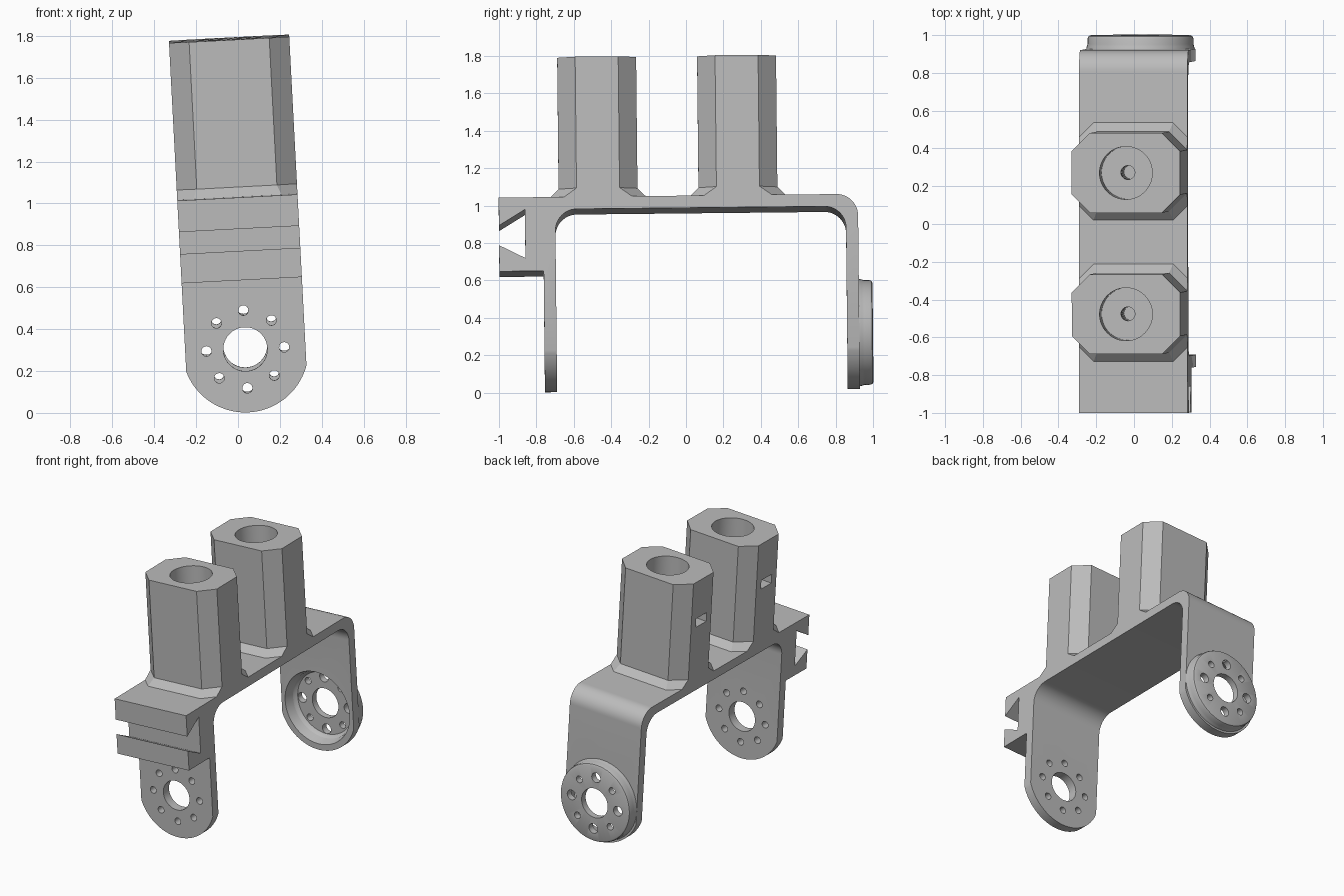
import bpy, bmesh
from math import sin, cos, pi, radians, acos
from mathutils import Matrix, Vector

cube = bpy.data.objects.get("Cube")
if cube:
    bpy.data.objects.remove(cube)

# One grey material
grey = bpy.data.materials.new("mid grey")
grey.use_nodes = True
COLOUR = (0.5, 0.5, 0.5, 1)
grey.diffuse_color = COLOUR
grey.node_tree.nodes["Principled BSDF"].inputs["Base Color"].default_value = COLOUR

# Main measures
HALF_W, THICK = 0.2875, 0.065
TOP = 1.04
HUB_Z, HUB_R = 0.3125, 0.302
FRONT_OUT, BACK_OUT = -0.763, 0.921
BACK_END = 0.994
RING_R = 0.186
TILT = (Matrix.Translation((0.051, 0.009, 0))
        @ Matrix.Rotation(radians(-3), 4, 'Y') @ Matrix.Rotation(radians(0.6), 4, 'X'))


def finish(name, bm):
    bmesh.ops.recalc_face_normals(bm, faces=bm.faces)
    mesh = bpy.data.meshes.new(name)
    bm.to_mesh(mesh)
    bm.free()
    mesh.materials.append(grey)
    obj = bpy.data.objects.new(name, mesh)
    bpy.context.collection.objects.link(obj)
    return obj


def loft(name, rings):
    """Skin a stack of equal-length rings and cap both ends."""
    bm = bmesh.new()
    loops = [[bm.verts.new(p) for p in ring] for ring in rings]
    n = len(loops[0])
    for a, b in zip(loops, loops[1:]):
        for i in range(n):
            bm.faces.new((a[i], a[(i + 1) % n], b[(i + 1) % n], b[i]))
    bm.faces.new(loops[0])
    bm.faces.new(loops[-1])
    return finish(name, bm)


def circle(r, n=48):
    return [(r * cos(2 * pi * i / n), r * sin(2 * pi * i / n)) for i in range(n)]


def rod_y(x, z, r0, r1, y0, y1, n=48):
    return loft("cutter", [[(x + a, y, z + b) for a, b in circle(r, n)]
                           for r, y in ((r0, y0), (r1, y1))])


def rod_z(y, r, z0, z1, n=48):
    return loft("cutter", [[(a, y + b, z) for a, b in circle(r, n)] for z in (z0, z1)])


def arc(cy, cz, r, start, end, n=12):
    return [(cy + r * cos(radians(start + (end - start) * i / n)),
             cz + r * sin(radians(start + (end - start) * i / n))) for i in range(n + 1)]


def combine(obj, cutter, operation='DIFFERENCE'):
    mod = obj.modifiers.new("cut", 'BOOLEAN')
    mod.operation, mod.object, mod.solver = operation, cutter, 'EXACT'
    bpy.context.view_layer.update()
    result = bpy.data.meshes.new_from_object(
        obj.evaluated_get(bpy.context.evaluated_depsgraph_get()))
    obj.modifiers.clear()
    obj.data = result
    bpy.data.objects.remove(cutter)


def ring_holes(obj, radii, y0, y1):
    """Eight holes round the hub, alternating between two radii."""
    for i in range(8):
        a = i * pi / 4
        r = radii[i % 2]
        combine(obj, rod_y(RING_R * cos(a), HUB_Z + RING_R * sin(a), r, r, y0, y1, 24))


# Bracket: side profile with dovetail rail, two legs and rounded corners
R = 0.115
front_in, back_in, under = FRONT_OUT + THICK, BACK_OUT - THICK, TOP - THICK
profile = [(-1, TOP), (-1, 0.89), (-0.86, 0.975), (-0.86, 0.715), (-1, 0.785),
           (-1, 0.645), (FRONT_OUT, 0.645), (FRONT_OUT, -0.1), (front_in, -0.1)]
profile += arc(front_in + R, under - R, R, 180, 90)
profile += arc(back_in - R, under - R, R, 90, 0)
profile += [(back_in, -0.1), (BACK_OUT, -0.1)]
profile += arc(BACK_OUT - R, TOP - R, R, 0, 90)
bracket = loft("bracket", [[(x, y, z) for y, z in profile] for x in (-HALF_W, HALF_W)])

# Trim the leg ends round
lead = 180 / pi * acos(HALF_W / HUB_R)
outline = [(-HALF_W, 2), *arc(0, HUB_Z, HUB_R, 180 + lead, 360 - lead, 40), (HALF_W, 2)]
outline[1] = (-HALF_W, outline[1][1])
outline[-2] = (HALF_W, outline[-2][1])
# widen the straight sides so only the arc trims
outline = [(-0.5, 2), (-0.5, outline[1][1]), *outline[1:-1], (0.5, outline[-2][1]), (0.5, 2)]
combine(bracket, loft("cutter", [[(x, y, z) for x, z in outline] for y in (-1.5, 1.5)]),
        'INTERSECT')

# Holes in the front leg and round opening in the back leg
combine(bracket, rod_y(0, HUB_Z, 0.105, 0.105, -0.85, -0.6))
ring_holes(bracket, (0.024, 0.024), -0.85, -0.6)
combine(bracket, rod_y(0, HUB_Z, 0.265, 0.235, back_in - 0.02, BACK_OUT + 0.02, 64))

# Back hub: turned dish with a centre hole
dish = [(0.245, BACK_OUT), (0.238, 0.936), (0.222, 0.948), (0.105, 0.948),
        (0.105, BACK_END), (0.265, BACK_END), (0.275, 0.989), (0.28, 0.978),
        (0.28, 0.948), (0.284, 0.936), (0.2875, BACK_OUT)]
bm = bmesh.new()
N = 64
turned = [[bm.verts.new((r * cos(2 * pi * i / N), y, HUB_Z + r * sin(2 * pi * i / N)))
           for r, y in dish] for i in range(N)]
for i in range(N):
    a, b = turned[i], turned[(i + 1) % N]
    for j in range(len(dish)):
        k = (j + 1) % len(dish)
        bm.faces.new((a[j], a[k], b[k], b[j]))
hub = finish("back_hub", bm)
ring_holes(hub, (0.035, 0.024), 0.9, 1.1)


# Towers: chamfered blocks with a flared foot, bore, screw hole and nut slot
def octagon(cy, z, hx, hy, cx, cy_cut):
    quarter = [(hx, hy - cy_cut), (hx - cx, hy)]
    pts = quarter + [(-x, y) for x, y in reversed(quarter)]
    pts += [(-x, -y) for x, y in pts]
    return [(x, cy + y, z) for x, y in pts]


TOWER_TOP, HALF_D, CH, FLARE = 1.79, 0.211, 0.096, 0.047


def tower(name, y):
    spread = FLARE * 2 ** 0.5
    obj = loft(name, [
        octagon(y, TOP, HALF_W, HALF_D + FLARE, CH + FLARE - spread, CH + FLARE - spread),
        octagon(y, TOP + FLARE, HALF_W, HALF_D, CH, CH),
        octagon(y, TOWER_TOP, HALF_W, HALF_D, CH, CH)])
    combine(obj, rod_z(y, 0.14, TOWER_TOP - 0.2, TOWER_TOP + 0.1))
    combine(obj, rod_z(y, 0.037, TOWER_TOP - 0.5, TOWER_TOP - 0.1, 24))
    slot = [(-0.4, y - 0.06), (0.06, y - 0.06), (0.06, y + 0.06), (-0.4, y + 0.06)]
    combine(obj, loft("cutter", [[(a, b, z) for a, b in slot]
                                 for z in (TOWER_TOP - 0.34, TOWER_TOP - 0.275)]))
    return obj


parts = [bracket, hub, tower("front_tower", -0.468), tower("back_tower", 0.28)]

# Lean the whole part and shade it
bpy.ops.object.select_all(action='DESELECT')
for obj in parts:
    obj.data.transform(TILT)
    obj.select_set(True)
bpy.context.view_layer.objects.active = bracket
bpy.ops.object.shade_smooth_by_angle(angle=radians(30))
